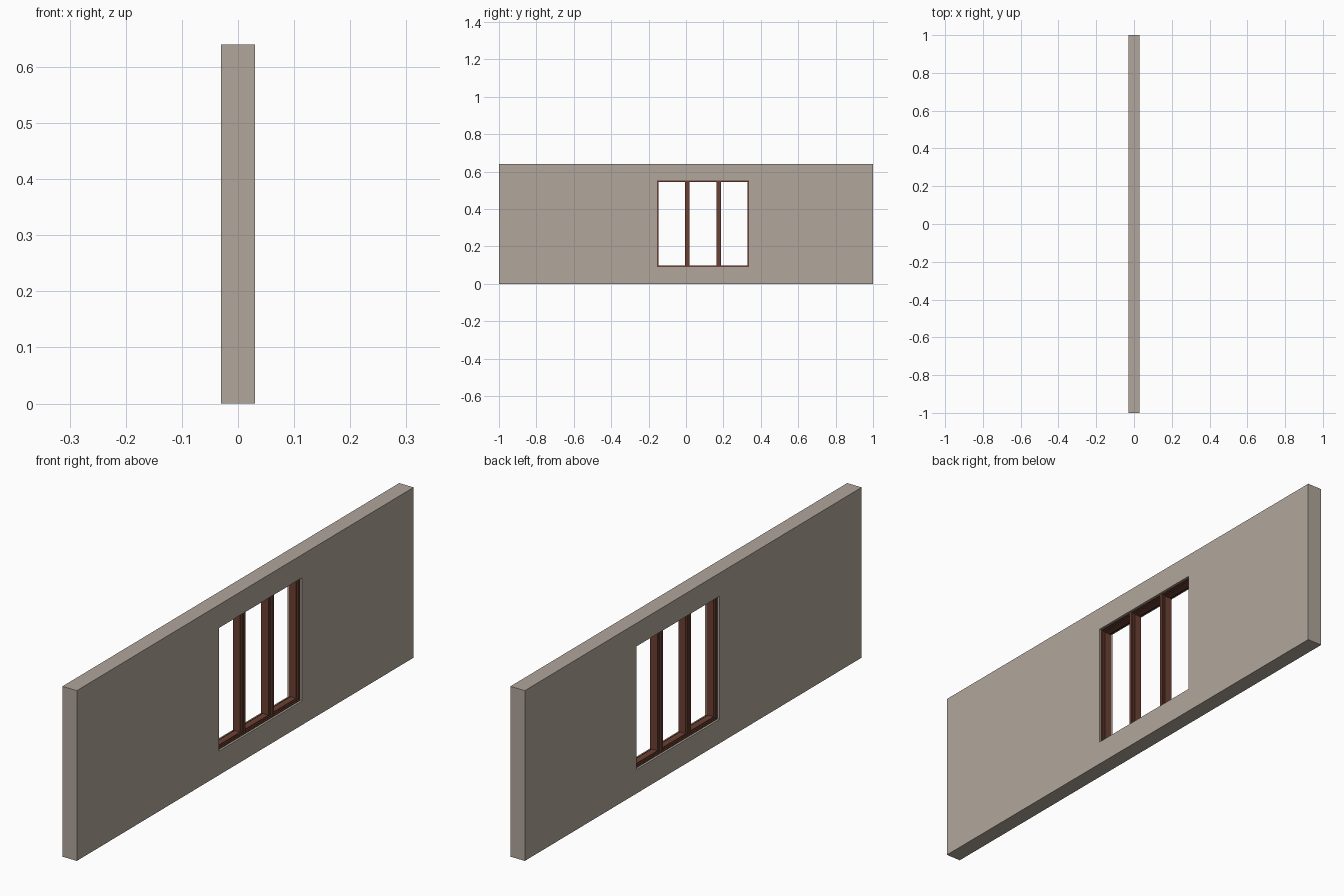
import bpy
import bmesh

if "Cube" in bpy.data.objects:
    bpy.data.objects.remove(bpy.data.objects["Cube"])


def material(name, color):
    m = bpy.data.materials.new(name)
    m.diffuse_color = (*color, 1)
    m.use_nodes = True
    m.node_tree.nodes["Principled BSDF"].inputs["Base Color"].default_value = m.diffuse_color
    return m


STONE = material("warm grey plaster", (0.44, 0.385, 0.33))
WOOD = material("reddish brown wood", (0.15, 0.052, 0.033))


def finish(bm, name, mat):
    bmesh.ops.recalc_face_normals(bm, faces=bm.faces)
    me = bpy.data.meshes.new(name)
    bm.to_mesh(me)
    bm.free()
    me.materials.append(mat)
    ob = bpy.data.objects.new(name, me)
    bpy.context.collection.objects.link(ob)
    return ob


def ring(name, loops, mat):
    """Closed rectangular frame skinned through loops of ((y0, y1, z0, z1), x)."""
    bm = bmesh.new()
    rows = []
    for (y0, y1, z0, z1), x in loops:
        corners = ((y0, z0), (y1, z0), (y1, z1), (y0, z1))
        rows.append([bm.verts.new((x, y, z)) for y, z in corners])
    for i, a in enumerate(rows):
        b = rows[(i + 1) % len(rows)]
        for k in range(4):
            n = (k + 1) % 4
            bm.faces.new((a[k], a[n], b[n], b[k]))
    return finish(bm, name, mat)


def inset(rect, d):
    y0, y1, z0, z1 = rect
    return (y0 + d, y1 - d, z0 + d, z1 - d)


def profile_ring(name, rect, profile, mat):
    """Sweep a front-to-back symmetric profile of (inset, half depth)."""
    pts = profile + [(d, -x) for d, x in reversed(profile)]
    return ring(name, [(inset(rect, d), x) for d, x in pts], mat)


def box(name, y0, y1, z0, z1, hx, mat):
    bm = bmesh.new()
    bmesh.ops.create_cube(bm, size=1)
    for v in bm.verts:
        v.co.x *= 2 * hx
        v.co.y = (y0 + y1) / 2 + v.co.y * (y1 - y0)
        v.co.z = (z0 + z1) / 2 + v.co.z * (z1 - z0)
    return finish(bm, name, mat)


# Wall with its window opening
HALF = 0.03
WALL = (-1, 1, 0, 0.64)
HOLE = (-0.156, 0.337, 0.09, 0.553)
ring("wall", [(WALL, HALF), (HOLE, HALF), (HOLE, -HALF), (WALL, -HALF)], STONE)

# Outer window frame, slightly recessed in the wall
EDGE, MULLION = 0.003, 0.006
profile_ring("window_frame", HOLE, [(0, 0.022), (EDGE, 0.022)], WOOD)

# Upright mullions dividing the window in three
inner = inset(HOLE, EDGE)
centres = (0.007, 0.175)
for i, c in enumerate(centres):
    box(f"mullion_{i + 1}", c - MULLION, c + MULLION, inner[2], inner[3], 0.022, WOOD)

# Stepped sash in each of the three bays
starts = [inner[0]] + [c + MULLION for c in centres]
ends = [c - MULLION for c in centres] + [inner[1]]
STEPS = [(0, 0.017), (0.003, 0.017), (0.003, 0.012), (0.006, 0.012)]
for i, (a, b) in enumerate(zip(starts, ends)):
    profile_ring(f"sash_{i + 1}", (a, b, inner[2], inner[3]), STEPS, WOOD)
